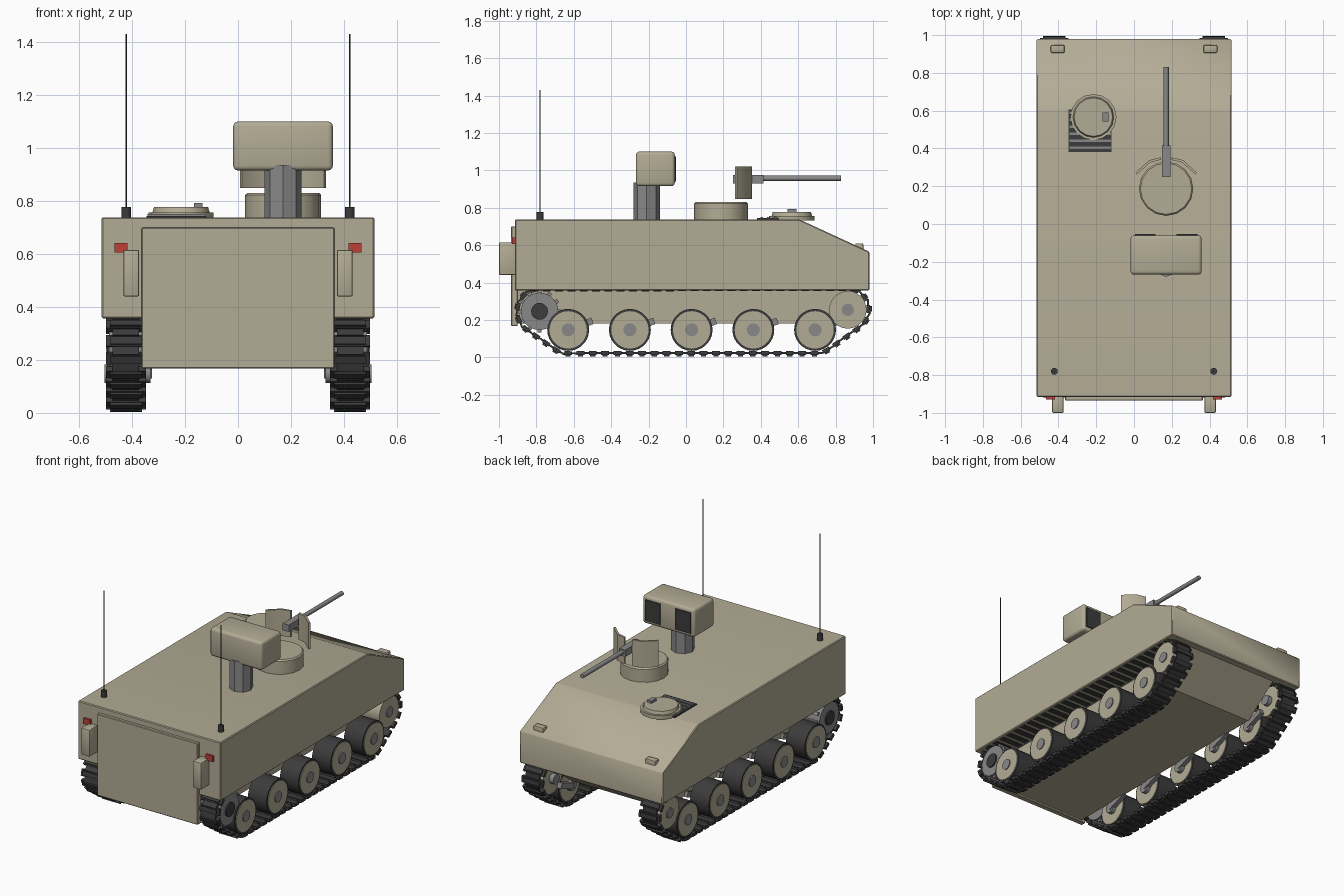
import bpy, bmesh, math
from mathutils import Vector, Matrix
from mathutils.geometry import convex_hull_2d

if "Cube" in bpy.data.objects:
    bpy.data.objects.remove(bpy.data.objects["Cube"])


def material(name, rgb):
    m = bpy.data.materials.new(name)
    m.diffuse_color = (*rgb, 1)
    m.use_nodes = True
    m.node_tree.nodes["Principled BSDF"].inputs["Base Color"].default_value = m.diffuse_color
    return m


TAN = material("tan_paint", (0.45, 0.41, 0.30))
DARK = material("dark_rubber", (0.045, 0.045, 0.045))
STEEL = material("steel", (0.25, 0.25, 0.25))
RED = material("red_lens", (0.5, 0.05, 0.035))


def finish(bm, name, mat):
    bmesh.ops.recalc_face_normals(bm, faces=bm.faces[:])
    me = bpy.data.meshes.new(name)
    bm.to_mesh(me)
    bm.free()
    me.shade_smooth()
    me.set_sharp_from_angle(angle=math.radians(35))
    me.materials.append(mat)
    ob = bpy.data.objects.new(name, me)
    bpy.context.collection.objects.link(ob)
    return ob


def bevel(bm, width, segs):
    if width:
        bmesh.ops.bevel(bm, geom=bm.edges[:], offset=width, segments=segs,
                        profile=0.5, affect='EDGES', clamp_overlap=True)


def box(name, mat, x, y, z, bev=0, segs=2):
    """Box from (min, max) pairs."""
    bm = bmesh.new()
    c = Vector([(a + b) / 2 for a, b in (x, y, z)])
    s = [abs(b - a) for a, b in (x, y, z)]
    bmesh.ops.create_cube(bm, size=1, matrix=Matrix.Translation(c) @ Matrix.Diagonal((*s, 1)))
    bevel(bm, bev, segs)
    return finish(bm, name, mat)


def rod(name, mat, a, b, r, sides=24, r2=None):
    """Cylinder or cone from point a to point b."""
    a, b = Vector(a), Vector(b)
    bm = bmesh.new()
    rot = (b - a).to_track_quat('Z', 'Y').to_matrix().to_4x4()
    bmesh.ops.create_cone(bm, cap_ends=True, segments=sides, radius1=r,
                          radius2=r if r2 is None else r2, depth=(b - a).length,
                          matrix=Matrix.Translation((a + b) / 2) @ rot)
    return finish(bm, name, mat)


def prism(name, mat, pts, offset, bev=0):
    """Extrude a closed 3D outline along a vector."""
    bm = bmesh.new()
    f = bm.faces.new([bm.verts.new(p) for p in pts])
    ext = bmesh.ops.extrude_face_region(bm, geom=[f])
    vs = [v for v in ext['geom'] if isinstance(v, bmesh.types.BMVert)]
    bmesh.ops.translate(bm, verts=vs, vec=offset)
    bmesh.ops.recalc_face_normals(bm, faces=bm.faces[:])
    bevel(bm, bev, 1)
    return finish(bm, name, mat)


# Hull
upper = [(-0.915, 0.357), (0.98, 0.357), (0.98, 0.565), (0.605, 0.738), (-0.915, 0.738)]
prism("upper_hull", TAN, [(-0.515, y, z) for y, z in upper], (1.03, 0, 0), 0.005)
lower = [(-0.91, 0.18), (0.70, 0.18), (0.94, 0.36), (-0.91, 0.36)]
prism("lower_hull", TAN, [(-0.335, y, z) for y, z in lower], (0.67, 0, 0))
box("rear_door", TAN, (-0.364, 0.364), (-0.935, -0.90), (0.167, 0.70), 0.004, 1)

# Sensor head on mast
rod("sensor_mast", STEEL, (0.17, -0.21, 0.73), (0.17, -0.21, 0.935), 0.07, 8)
box("sensor_head", TAN, (-0.018, 0.358), (-0.268, -0.06), (0.915, 1.10), 0.018, 3)
for i, x in enumerate((0.005, 0.225)):
    box(f"sensor_window_{i}", DARK, (x, x + 0.11), (-0.07, -0.053), (0.94, 1.075))

# Cupola, gun and shield
rod("cupola", TAN, (0.17, 0.187, 0.73), (0.17, 0.187, 0.822), 0.144, 16)
rod("cupola_rim", TAN, (0.17, 0.187, 0.822), (0.17, 0.187, 0.83), 0.144, 16, 0.136)
box("gun_receiver", STEEL, (0.148, 0.192), (0.25, 0.415), (0.93, 0.975))
rod("gun_barrel", STEEL, (0.17, 0.40, 0.957), (0.17, 0.83, 0.957), 0.014, 12)
for s, side in ((-1, "left"), (1, "right")):
    plan = [(0.155, 0.262), (0.085, 0.325), (0.028, 0.34),
            (0.028, 0.353), (0.09, 0.338), (0.162, 0.272)]
    prism(f"gun_shield_{side}", TAN, [(0.17 + s * x, y, 0.848) for x, y in plan], (0, 0, 0.172))

# Driver hatch and louvred vent
rod("hatch_ring", TAN, (-0.215, 0.566, 0.733), (-0.215, 0.566, 0.757), 0.122, 16)
rod("hatch_lid", TAN, (-0.215, 0.566, 0.757), (-0.215, 0.566, 0.777), 0.108, 16, 0.102)
box("hatch_handle", STEEL, (-0.166, -0.134), (0.543, 0.591), (0.77, 0.792))
box("vent_base", DARK, (-0.346, -0.119), (0.38, 0.607), (0.73, 0.744))
for i in range(6):
    y = 0.397 + i * 0.037
    box(f"vent_slat_{i}", STEEL, (-0.342, -0.123), (y, y + 0.014), (0.74, 0.751))


def track(name, cx):
    """Links laid along the outline wrapped round the wheels."""
    circles = [(-0.783, 0.246, 0.117), (0.865, 0.254, 0.11),
               (-0.63, 0.147, 0.124), (0.69, 0.147, 0.124)]
    pts = [Vector((y + r * math.cos(a), z + r * math.sin(a))) for y, z, r in circles
           for a in (k * math.tau / 72 for k in range(72))]
    loop = [pts[i] for i in convex_hull_2d(pts)]
    segs = list(zip(loop, loop[1:] + loop[:1]))
    total = sum((b - a).length for a, b in segs)
    n = 62
    pitch = total / n
    mid = Vector((0.03, 0.2))

    def at(d):
        d %= total
        for a, b in segs:
            l = (b - a).length
            if d <= l:
                return a.lerp(b, d / l)
            d -= l
        return loop[0]

    bm = bmesh.new()
    for k in range(n):
        p = at(k * pitch)
        t = (at(k * pitch + 0.02) - at(k * pitch - 0.02)).normalized()
        nrm = Vector((-t.y, t.x))
        if nrm.dot(p - mid) < 0:
            nrm.negate()
        rot = Matrix(((1, 0, 0), (0, t.x, nrm.x), (0, t.y, nrm.y))).to_4x4()
        # plate, rubber pad, connector to the next link
        for sx, sy, sz, dy, dn in ((0.15, 0.042, 0.02, 0, 0), (0.12, 0.028, 0.012, 0, 0.013),
                                   (0.10, pitch * 0.6, 0.01, pitch / 2, 0)):
            m = (Matrix.Translation((cx, p.x, p.y)) @ rot @ Matrix.Translation((0, dy, dn))
                 @ Matrix.Diagonal((sx, sy, sz, 1)))
            bmesh.ops.create_cube(bm, size=1, matrix=m)
    return finish(bm, name, DARK)


# Everything repeated on both sides
for s, side in ((-1, "left"), (1, "right")):
    def disc(name, mat, y, z, x0, x1, r, sides=28):
        rod(f"{name}_{side}", mat, (s * x0, y, z), (s * x1, y, z), r, sides)

    track(f"track_{side}", s * 0.423)

    # Road wheels and suspension arms
    for i in range(5):
        y, z = -0.63 + i * 0.33, 0.147
        disc(f"road_wheel_tyre_{i}", DARK, y, z, 0.36, 0.494, 0.112)
        disc(f"road_wheel_disc_{i}", TAN, y, z, 0.356, 0.498, 0.1)
        disc(f"road_wheel_hub_{i}", STEEL, y, z, 0.33, 0.504, 0.035, 16)
        d, w = Vector((0, 0.13, 0.048)), Vector((0, -0.006, 0.017))
        o = Vector((s * 0.325, y, z))
        prism(f"suspension_arm_{i}_{side}", STEEL, [o + w, o + d + w, o + d - w, o - w],
              (s * 0.03, 0, 0))

    # Drive sprocket with teeth, and idler
    y, z = -0.783, 0.246
    disc("drive_sprocket", STEEL, y, z, 0.36, 0.486, 0.1)
    disc("sprocket_hub", DARK, y, z, 0.33, 0.495, 0.045, 20)
    bm = bmesh.new()
    for k in range(12):
        bmesh.ops.create_cube(bm, size=1, matrix=Matrix.Translation((s * 0.423, y, z))
                              @ Matrix.Rotation(k * math.tau / 12, 4, 'X')
                              @ Matrix.Translation((0, 0, 0.1))
                              @ Matrix.Diagonal((0.1, 0.022, 0.028, 1)))
    finish(bm, f"sprocket_teeth_{side}", STEEL)
    disc("idler_wheel", TAN, 0.865, 0.254, 0.36, 0.486, 0.1)
    disc("idler_hub", STEEL, 0.865, 0.254, 0.33, 0.493, 0.033, 16)

    # Rear boxes, lamps and antennas
    def sbox(name, mat, a, b, *rest):
        box(f"{name}_{side}", mat, tuple(sorted((s * a, s * b))), *rest)

    sbox("rear_stowage_box", TAN, 0.373, 0.433, (-1.0, -0.91), (0.44, 0.615), 0.006)
    sbox("tail_light", RED, 0.417, 0.467, (-0.93, -0.905), (0.605, 0.642))
    sbox("headlight", TAN, 0.367, 0.441, (0.905, 0.948), (0.56, 0.61), 0.008)
    rod(f"antenna_base_{side}", DARK, (s * 0.422, -0.78, 0.73), (s * 0.422, -0.78, 0.778), 0.018, 12)
    rod(f"antenna_{side}", DARK, (s * 0.422, -0.78, 0.77), (s * 0.422, -0.78, 1.43), 0.003, 8)
